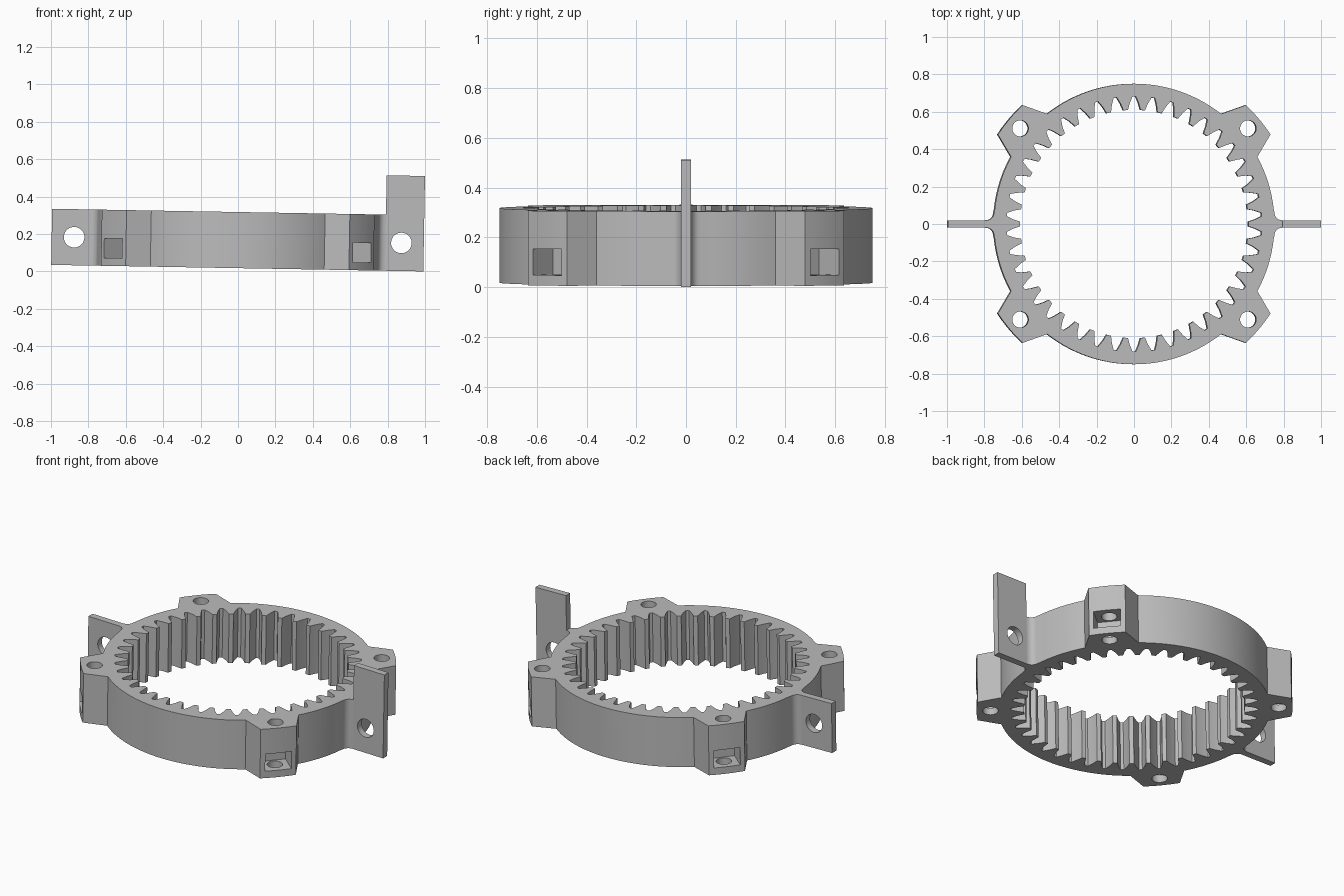
import bpy
import bmesh
from math import cos, sin, pi, radians
from mathutils import Matrix

cube = bpy.data.objects.get("Cube")
if cube:
    bpy.data.objects.remove(cube, do_unlink=True)

HEIGHT = 0.3
RING_R, LUG_R, BOLT_R = 0.75, 0.872, 0.795
LUG_ANGLES = [40, 140, 220, 320]
TEETH = 42

grey = bpy.data.materials.new("plain_grey")
grey.use_nodes = True
grey.diffuse_color = (0.5, 0.5, 0.5, 1)
grey.node_tree.nodes["Principled BSDF"].inputs["Base Color"].default_value = (0.5, 0.5, 0.5, 1)


def arc(radius, start, end, steps, cx=0, cy=0):
    angles = [radians(start + (end - start) * i / steps) for i in range(steps + 1)]
    return [(cx + radius * cos(a), cy + radius * sin(a)) for a in angles]


def circle(radius, cx, cy, steps=32):
    return arc(radius, 0, 360, steps, cx, cy)[:-1]


def prism(name, outline, low, high, matrix=None):
    """Extrude a closed outline between two heights."""
    bm = bmesh.new()
    base = bm.faces.new([bm.verts.new((x, y, low)) for x, y in outline])
    top = bmesh.ops.extrude_face_region(bm, geom=[base])["geom"]
    verts = [v for v in top if isinstance(v, bmesh.types.BMVert)]
    bmesh.ops.translate(bm, verts=verts, vec=(0, 0, high - low))
    bmesh.ops.recalc_face_normals(bm, faces=bm.faces[:])
    if matrix:
        bm.transform(matrix)
    mesh = bpy.data.meshes.new(name)
    bm.to_mesh(mesh)
    bm.free()
    mesh.materials.append(grey)
    obj = bpy.data.objects.new(name, mesh)
    bpy.context.collection.objects.link(obj)
    return obj


def cut(obj, cutters):
    """Subtract the cutters, keep the resulting mesh and drop the helpers."""
    for cutter in cutters:
        cutter.hide_render = True
        mod = obj.modifiers.new("cut", "BOOLEAN")
        mod.operation, mod.solver, mod.object = "DIFFERENCE", "EXACT", cutter
    bpy.context.view_layer.update()
    result = obj.evaluated_get(bpy.context.evaluated_depsgraph_get())
    mesh = bpy.data.meshes.new_from_object(result)
    obj.modifiers.clear()
    obj.data = mesh
    for cutter in cutters:
        bpy.data.objects.remove(cutter, do_unlink=True)


# Outer outline of a quarter: tab fillet, ring, lug, ring
quarter = (arc(0.04, 270, 180, 6, 0.79, 0.06)
           + arc(RING_R, 6, 28.6, 8)
           + arc(LUG_R, 33.3, 46.8, 5)
           + arc(RING_R, 51.7, 90, 14))
half = quarter + [(-x, y) for x, y in reversed(quarter)][1:]
outline = half + [(-x, -y) for x, y in half]
ring = prism("toothed_ring", outline, 0, HEIGHT)

# Inner opening with tooth gaps
flank = [(-0.055, 0.61), (-0.036, 0.648), (-0.013, 0.682)]
gap = flank + [(-a, r) for a, r in reversed(flank)]
opening = []
for k in range(TEETH):
    mid = pi / 2 + k * 2 * pi / TEETH
    opening += [(r * cos(mid + a), r * sin(mid + a)) for a, r in gap]
cutters = [prism("opening_cutter", opening, -0.1, HEIGHT + 0.1)]

# Bolt hole and nut pocket in each lug
for angle in LUG_ANGLES:
    turn = Matrix.Rotation(radians(angle), 4, "Z")
    cutters.append(prism("bolt_cutter", circle(0.043, BOLT_R, 0), -0.1, HEIGHT + 0.1, turn))
    pocket = [(0.742, -0.075), (0.95, -0.075), (0.95, 0.075), (0.742, 0.075)]
    cutters.append(prism("pocket_cutter", pocket, 0.042, 0.147, turn))
cut(ring, cutters)

# Mounting tabs, the left one taller, each with a cross hole
parts = [ring]
upright = Matrix.Rotation(pi / 2, 4, "X")
for name, side, height in (("left_tab", 1, 0.51), ("right_tab", -1, HEIGHT)):
    plate = [(side * x, y) for x, y in ((0.79, -0.02), (0.995, -0.02), (0.995, 0.02), (0.79, 0.02))]
    tab = prism(name, plate, 0, height)
    cut(tab, [prism("tab_cutter", circle(0.055, side * 0.875, 0.15), -0.1, 0.1, upright)])
    parts.append(tab)

# Slight lean of the whole part, and crisp smooth shading
bpy.ops.object.select_all(action="DESELECT")
for part in parts:
    part.rotation_euler = (0, radians(1), 0)
    part.location = (-0.004, 0, 0.0175)
    part.select_set(True)
bpy.context.view_layer.objects.active = ring
bpy.ops.object.shade_smooth_by_angle(angle=radians(20))
